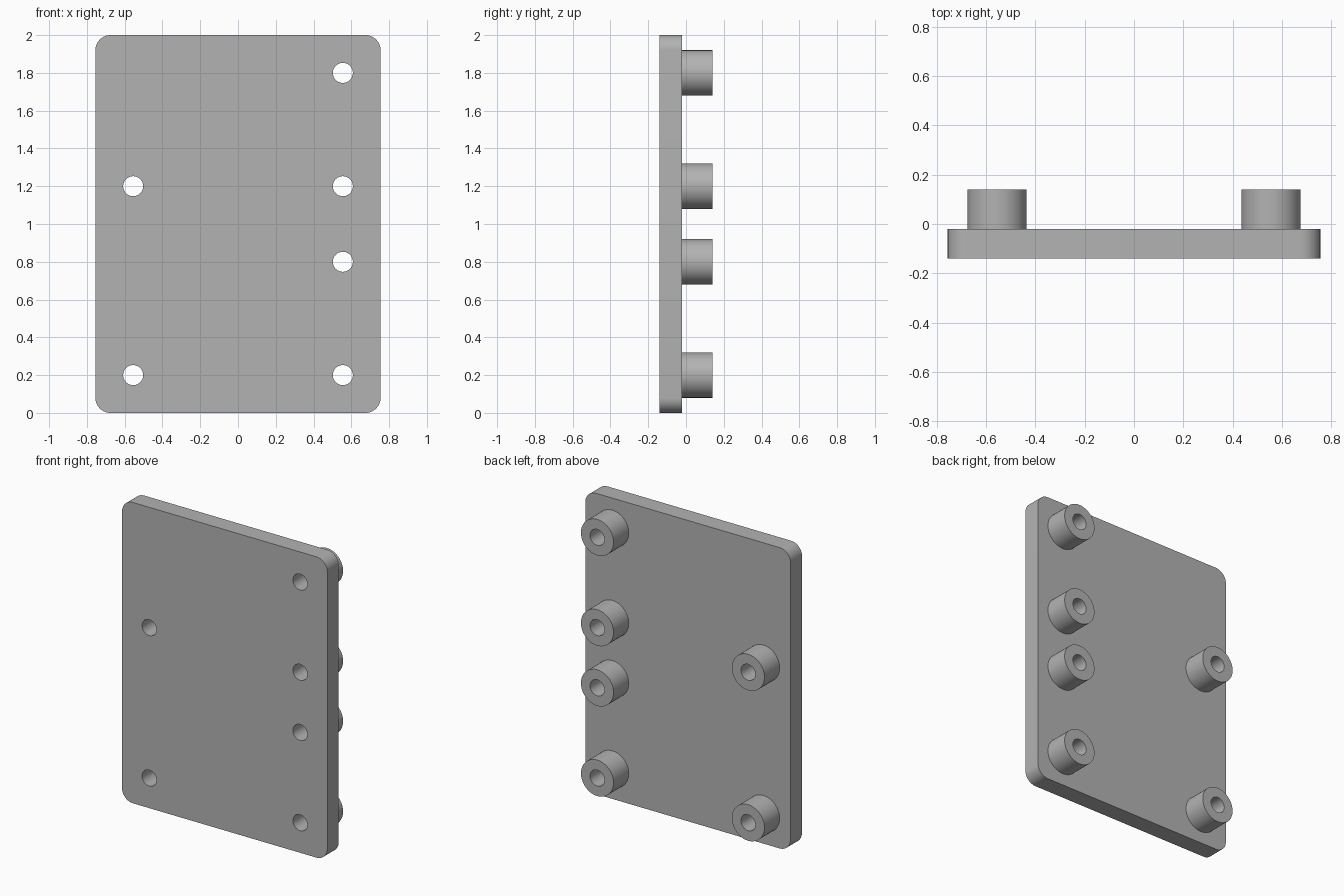
import bpy
import bmesh
from math import radians, sin, cos, pi
from mathutils import Vector

if "Cube" in bpy.data.objects:
    bpy.data.objects.remove(bpy.data.objects["Cube"], do_unlink=True)

HALF_W, HEIGHT, CORNER = 0.755, 2.0, 0.08
FRONT, SEAT, BACK = -0.14, -0.02, 0.14
BOSS_R, HOLE_R, SIDES = 0.12, 0.053, 48
BOSSES = {-0.555: (0.2, 1.2), 0.555: (0.2, 0.8, 1.2, 1.8)}

grey = bpy.data.materials.new("plain grey")
grey.use_nodes = True
colour = (0.45, 0.45, 0.45, 1)
grey.diffuse_color = colour
grey.node_tree.nodes["Principled BSDF"].inputs["Base Color"].default_value = colour


def add_object(name, bm):
    bmesh.ops.recalc_face_normals(bm, faces=bm.faces)
    mesh = bpy.data.meshes.new(name)
    bm.to_mesh(mesh)
    bm.free()
    mesh.materials.append(grey)
    obj = bpy.data.objects.new(name, mesh)
    bpy.context.collection.objects.link(obj)
    return obj


def smooth(obj):
    bpy.ops.object.select_all(action="DESELECT")
    obj.select_set(True)
    bpy.context.view_layer.objects.active = obj
    bpy.ops.object.shade_smooth_by_angle(angle=radians(30))


def extrude_outline(bm, points, y0, y1):
    face = bm.faces.new([bm.verts.new((x, y0, z)) for x, z in points])
    top = bmesh.ops.extrude_face_region(bm, geom=[face], use_keep_orig=True)["geom"]
    verts = [v for v in top if isinstance(v, bmesh.types.BMVert)]
    bmesh.ops.translate(bm, verts=verts, vec=(0, y1 - y0, 0))


def arc(cx, cz, r, start, sweep, steps):
    return [(cx + r * cos(start + sweep * i / steps),
             cz + r * sin(start + sweep * i / steps)) for i in range(steps + 1)]


# Plate with rounded corners
outline = []
for i, (sx, sz) in enumerate([(1, 1), (-1, 1), (-1, -1), (1, -1)]):
    outline += arc(sx * (HALF_W - CORNER), HEIGHT / 2 + sz * (HEIGHT / 2 - CORNER),
                   CORNER, i * pi / 2, pi / 2, 10)
bm = bmesh.new()
extrude_outline(bm, outline, FRONT, SEAT)
plate = add_object("plate", bm)

# Screw holes through the plate
bm = bmesh.new()
for x, heights in BOSSES.items():
    for z in heights:
        extrude_outline(bm, arc(x, z, HOLE_R, 0, 2 * pi, SIDES)[:-1],
                        FRONT - 0.1, SEAT + 0.1)
cutter = add_object("hole_cutter", bm)
cut = plate.modifiers.new("holes", "BOOLEAN")
cut.operation, cut.solver, cut.object = "DIFFERENCE", "EXACT", cutter
bpy.context.view_layer.objects.active = plate
bpy.ops.object.modifier_apply(modifier=cut.name)
bpy.data.objects.remove(cutter, do_unlink=True)
smooth(plate)

# Hollow standoffs on the back, seated on the plate
for x, heights in BOSSES.items():
    side = "left" if x > 0 else "right"
    for n, z in enumerate(heights, 1):
        bm = bmesh.new()
        profile = [bm.verts.new((x + r, y, z)) for r, y in
                   ((HOLE_R, SEAT), (HOLE_R, BACK), (BOSS_R, BACK), (BOSS_R, SEAT))]
        edges = [bm.edges.new(pair) for pair in zip(profile, profile[1:])]
        bmesh.ops.spin(bm, geom=profile + edges, cent=Vector((x, 0, z)),
                       axis=(0, 1, 0), angle=2 * pi, steps=SIDES, use_merge=True)
        bmesh.ops.remove_doubles(bm, verts=bm.verts, dist=0.0001)
        # Make the outer wall face outwards
        standoff = add_object(f"{side}_standoff_{n}", bm)
        rim = max(standoff.data.polygons, key=lambda p: p.center.y)
        if rim.normal.y < 0:
            standoff.data.flip_normals()
        smooth(standoff)
